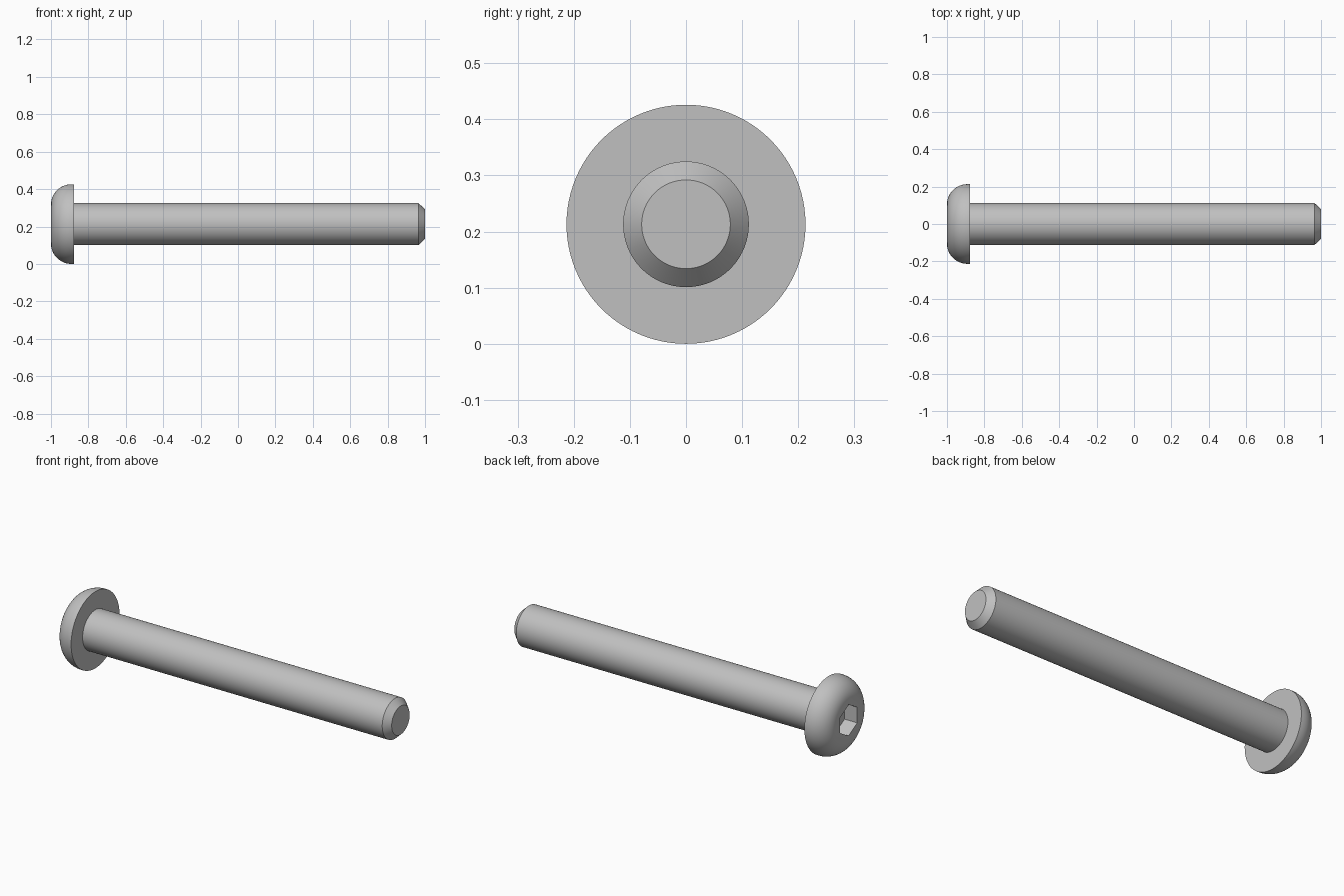
import bpy, bmesh, math
from mathutils import Matrix, Vector

cube = bpy.data.objects.get("Cube")
if cube:
    bpy.data.objects.remove(cube, do_unlink=True)

HEAD_R, SHANK_R, TIP_R = 0.213, 0.112, 0.079
HEAD_BACK, CHAMFER = -0.877, 0.965
FLAT_R, DOME_X = 0.105, -0.89      # end flat radius, where the dome meets the rim
SOCKET_R, SOCKET_DEPTH = 0.0866, 0.078
SEGMENTS = 96

steel = bpy.data.materials.new("light grey steel")
steel.use_nodes = True
steel.diffuse_color = (0.527, 0.527, 0.527, 1)
steel.node_tree.nodes["Principled BSDF"].inputs["Base Color"].default_value = steel.diffuse_color


def make_object(name, bm):
    mesh = bpy.data.meshes.new(name)
    bmesh.ops.recalc_face_normals(bm, faces=bm.faces)
    bm.to_mesh(mesh)
    bm.free()
    mesh.materials.append(steel)
    obj = bpy.data.objects.new(name, mesh)
    bpy.context.collection.objects.link(obj)
    return obj


def lathe(name, profile):
    """Turn (x, radius) points around the bolt axis and cap both ends."""
    bm = bmesh.new()
    rings = []
    for x, r in profile:
        angles = [2 * math.pi * i / SEGMENTS for i in range(SEGMENTS)]
        rings.append([bm.verts.new((x, r * math.cos(a), HEAD_R + r * math.sin(a)))
                      for a in angles])
    for a, b in zip(rings, rings[1:]):
        for i in range(SEGMENTS):
            j = (i + 1) % SEGMENTS
            bm.faces.new((a[i], a[j], b[j], b[i]))
    bm.faces.new(rings[0])
    bm.faces.new(rings[-1])
    return make_object(name, bm)


def smooth(obj):
    """Smooth the turned surfaces and keep the faces across the axis flat."""
    bpy.ops.object.select_all(action='DESELECT')
    obj.select_set(True)
    bpy.context.view_layer.objects.active = obj
    bpy.ops.object.shade_smooth_by_angle(angle=math.radians(30))
    for poly in obj.data.polygons:
        if abs(poly.normal.x) > 0.999:
            poly.use_smooth = False


# Button head: flat end, rounded dome, short straight rim
STEPS = 12
dome = []
for i in range(STEPS + 1):
    t = math.pi / 2 * i / STEPS
    dome.append((DOME_X - (1 + DOME_X) * math.cos(t),
                 FLAT_R + (HEAD_R - FLAT_R) * math.sin(t)))
head = lathe("button_head", dome + [(HEAD_BACK, HEAD_R)])

# Hexagonal socket, one corner pointing up
bm = bmesh.new()
bmesh.ops.create_cone(bm, cap_ends=True, segments=6, radius1=SOCKET_R,
                      radius2=SOCKET_R, depth=2 * SOCKET_DEPTH)
top = max(bm.verts, key=lambda v: v.co.y).co
turn = math.pi / 2 - math.atan2(top.y, top.x)
place = (Matrix.Translation(Vector((-1, 0, HEAD_R)))
         @ Matrix(((0, 0, 1, 0), (1, 0, 0, 0), (0, 1, 0, 0), (0, 0, 0, 1)))
         @ Matrix.Rotation(turn, 4, 'Z'))
bmesh.ops.transform(bm, matrix=place, verts=bm.verts)
cutter = make_object("socket_cutter", bm)
cutter.hide_render = True

cut = head.modifiers.new("hex socket", 'BOOLEAN')
cut.operation = 'DIFFERENCE'
cut.solver = 'EXACT'
cut.object = cutter
bpy.context.view_layer.objects.active = head
bpy.ops.object.modifier_apply(modifier=cut.name)
bpy.data.objects.remove(cutter, do_unlink=True)
smooth(head)

# Plain shank, seated slightly inside the head, with a chamfered tip
shank = lathe("shank", [(HEAD_BACK - 0.015, SHANK_R), (CHAMFER, SHANK_R), (1, TIP_R)])
smooth(shank)
